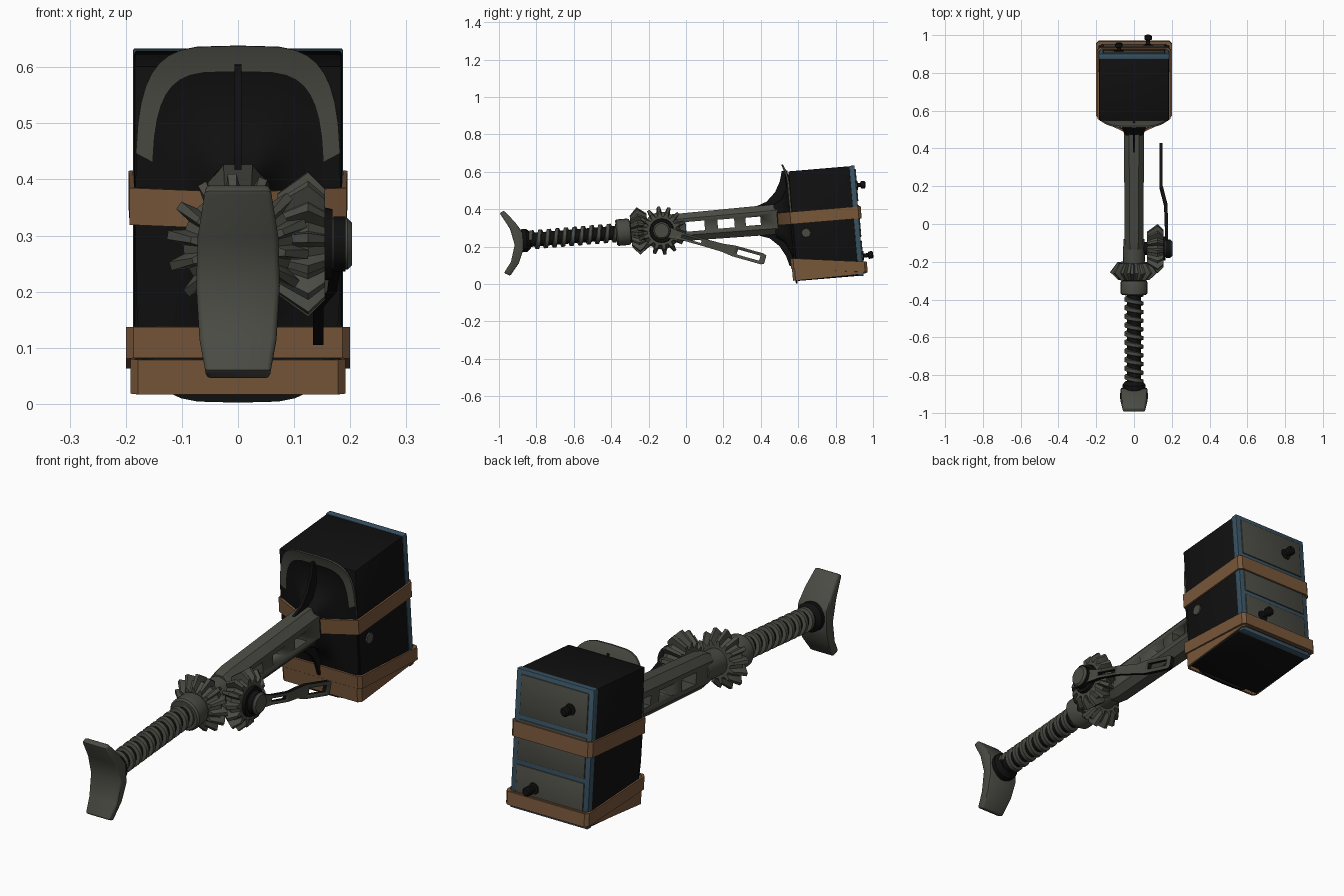
import bpy, bmesh
from math import sin, cos, pi, radians, copysign
from mathutils import Matrix, Vector

if "Cube" in bpy.data.objects:
    bpy.data.objects.remove(bpy.data.objects["Cube"])


def material(name, rgb):
    m = bpy.data.materials.new(name)
    m.use_nodes = True
    m.diffuse_color = (*rgb, 1)
    bsdf = m.node_tree.nodes["Principled BSDF"]
    bsdf.inputs["Base Color"].default_value = (*rgb, 1)
    bsdf.inputs["Roughness"].default_value = 0.8
    return m


GRAY = material("gray_metal", (0.07, 0.07, 0.058))
BLACK = material("black_metal", (0.005, 0.005, 0.005))
BROWN = material("brown_leather", (0.19, 0.095, 0.042))
BLUE = material("blue_paint", (0.04, 0.085, 0.125))

# The whole hammer leans up slightly along its shaft
LEAN = Matrix.Translation((0, 0, 0.305)) @ Matrix.Rotation(radians(4.8), 4, "X")
WORLD = Matrix.Identity(4)
LEVER = Matrix.Translation((0, -0.13, 0.285)) @ Matrix.Rotation(radians(-15.7), 4, "X")
X_AXLE = Matrix.Translation((0, -0.13, 0.285)) @ Matrix.Rotation(radians(-90), 4, "Z")


def loft(name, rings, mats, matrix=LEAN, closed=False, rule=None, bevel=0, angle=35):
    """Skin a list of equal-length rings, capped unless closed on itself."""
    bm = bmesh.new()
    rows = [[bm.verts.new(matrix @ Vector(p)) for p in ring] for ring in rings]
    pairs = list(zip(rows, rows[1:]))
    if closed:
        pairs.append((rows[-1], rows[0]))
    else:
        bm.faces.new(rows[0])
        bm.faces.new(rows[-1])
    for a, b in pairs:
        n = len(a)
        for i in range(n):
            j = (i + 1) % n
            bm.faces.new((a[i], a[j], b[j], b[i]))
    bmesh.ops.recalc_face_normals(bm, faces=bm.faces)
    if rule:
        back = matrix.inverted()
        for f in bm.faces:
            f.material_index = rule(back @ f.calc_center_median(), f.normal)
    mesh = bpy.data.meshes.new(name)
    bm.to_mesh(mesh)
    bm.free()
    for m in mats:
        mesh.materials.append(m)
    ob = bpy.data.objects.new(name, mesh)
    bpy.context.collection.objects.link(ob)
    bpy.ops.object.select_all(action="DESELECT")
    bpy.context.view_layer.objects.active = ob
    ob.select_set(True)
    if bevel:
        mod = ob.modifiers.new("edge", "BEVEL")
        mod.width, mod.segments = bevel, 2
        bpy.ops.object.modifier_apply(modifier=mod.name)
    bpy.ops.object.shade_smooth_by_angle(angle=radians(angle))
    return ob


def block(name, x, y, z, mats, matrix=LEAN, bevel=0):
    rings = [[(x[0], v, z[0]), (x[1], v, z[0]), (x[1], v, z[1]), (x[0], v, z[1])] for v in y]
    return loft(name, rings, mats, matrix, bevel=bevel)


def turned(name, profile, mats, matrix=LEAN, n=24, x=0, z=0):
    """Round part about the y axis from (position, radius) pairs."""
    rings = [[(x + r * cos(2 * pi * i / n), v, z + r * sin(2 * pi * i / n)) for i in range(n)]
             for v, r in profile]
    return loft(name, rings, mats, matrix)


def bevel_gear(name, profile, matrix, phase=0, teeth=14):
    rings = []
    for v, r in profile:
        ring = []
        for i in range(teeth):
            for part, k in ((0, 0.77), (0.38, 0.77), (0.55, 1), (0.83, 1)):
                t = 2 * pi * (i + part + phase) / teeth
                ring.append((r * k * cos(t), v, r * k * sin(t)))
        rings.append(ring)
    return loft(name, rings, [GRAY], matrix, angle=25)


def cut_slots(ob, slots, matrix):
    """Cut see-through slots given as (start, end, half height)."""
    for a, b, h in slots:
        cutter = block("slot_cutter", (-0.5, 0.5), (a, b), (-h, h), [BLACK], matrix)
        cutter.hide_render = True
        mod = ob.modifiers.new("slot", "BOOLEAN")
        mod.operation, mod.object, mod.solver = "DIFFERENCE", cutter, "EXACT"
        bpy.context.view_layer.objects.active = ob
        bpy.ops.object.modifier_apply(modifier=mod.name)
        bpy.data.objects.remove(cutter)


def strap(name, plan, w, height, tilt):
    """Leather band around the box along a plan outline."""
    rings = []
    for grow, side in ((1, -1), (1, 1), (0.96, 1), (0.96, -1)):
        rings.append([(x * grow, 0.75 + (v - 0.75) * grow, w + tilt * (v - 0.75) + side * height / 2)
                      for x, v in plan])
    return loft(name, rings, [BROWN], closed=True)


# Shoulder pad
pad = [(-0.997, 0.38), (-0.973, 0.392), (-0.914, 0.33), (-0.872, 0.273), (-0.868, 0.187),
       (-0.893, 0.112), (-0.94, 0.043), (-0.973, 0.059), (-0.936, 0.118), (-0.916, 0.209),
       (-0.941, 0.294)]
loft("shoulder_pad", [[(s * (0.073 - 0.55 * (z - 0.22) ** 2), y, z) for y, z in pad]
                      for s in (-1, 1)], [GRAY], WORLD, bevel=0.008, angle=45)
turned("pad_socket", [(-0.9, 0.055), (-0.875, 0.062), (-0.855, 0.062), (-0.835, 0.045)], [BLACK])

# Screw shaft with a spiral thread
turned("screw_core", [(-0.87, 0.037), (-0.35, 0.037)], [BLACK])
pitch, steps, turns = 0.046, 20, 10.4
thread = []
for i in range(int(steps * turns)):
    t = i / steps
    thread.append([(r * cos(2 * pi * t), -0.85 + pitch * (t + p), r * sin(2 * pi * t))
                   for p, r in ((0, 0.03), (0.12, 0.051), (0.5, 0.051), (0.62, 0.03))])
loft("screw_thread", thread, [GRAY])

# Collar and gears
turned("collar", [(-0.375, 0.064), (-0.368, 0.071), (-0.31, 0.071), (-0.3, 0.066)], [GRAY])
turned("collar_ring", [(-0.31, 0.06), (-0.285, 0.06)], [BLACK])
bevel_gear("shaft_gear", [(-0.295, 0.085), (-0.255, 0.127), (-0.205, 0.09)], LEAN)
turned("shaft_sleeve", [(-0.3, 0.055), (-0.14, 0.058), (-0.08, 0.055)], [GRAY])
bevel_gear("side_gear", [(0.07, 0.09), (0.125, 0.13), (0.155, 0.1)], X_AXLE, 0.5)
turned("gear_axle", [(0, 0.035), (0.16, 0.035)], [BLACK], X_AXLE)
turned("gear_washer", [(0.15, 0.066), (0.168, 0.062)], [BLACK], X_AXLE)
turned("gear_hub", [(0.16, 0.046), (0.195, 0.046), (0.203, 0.038)], [GRAY, BLACK], X_AXLE)
turned("hub_band", [(0.17, 0.049), (0.192, 0.049)], [BLACK], X_AXLE)

# Slotted eight-sided tube
tube = []
for v, k in ((-0.13, 0.85), (-0.08, 0.98), (0.5, 1.08)):
    tube.append([(x * k, v, w * k) for x, w in
                 ((0.024, 0.075), (0.05, 0.045), (0.05, -0.045), (0.024, -0.075),
                  (-0.024, -0.075), (-0.05, -0.045), (-0.05, 0.045), (-0.024, 0.075))])
cut_slots(loft("tube", tube, [GRAY]),
          ((0.0, 0.1, 0.026), (0.17, 0.26, 0.024), (0.32, 0.4, 0.022)), LEAN)

# Crank lever with slots
lever = [[(x + a * 0.009, s, b * h) for a, b in ((-1, -1), (1, -1), (1, 1), (-1, 1))]
         for s, x, h in ((-0.03, 0.172, 0.022), (0.03, 0.172, 0.03), (0.12, 0.172, 0.02),
                         (0.24, 0.168, 0.02), (0.34, 0.143, 0.022), (0.4, 0.143, 0.03),
                         (0.56, 0.143, 0.03), (0.575, 0.143, 0.022))]
cut_slots(loft("crank_lever", lever, [BLACK, GRAY], LEVER, rule=lambda c, n: abs(n.x) > 0.7),
          ((0.11, 0.22, 0.007), (0.42, 0.545, 0.014)), LEVER)


# Rounded front plate, curled forward at the top and flared into the tube
def plate_ring(k, v):
    ring = []
    for i in range(40):
        c, s = cos(2 * pi * i / 40), sin(2 * pi * i / 40)
        x = 0.183 * k * copysign(abs(c) ** 0.5, c)
        w = 0.32 * k * copysign(abs(s) ** 0.5, s) - 0.031 * k
        ring.append((x, v - 0.025 * max(0, (w - 0.18) / 0.11) ** 2, w))
    return ring


def plate_colour(c, n):
    rim = max(abs(c.x) / 0.183, abs(c.z + 0.03) / 0.32)
    return 0 if rim > 0.72 and c.z > 0.03 and c.y < 0.575 else 1


loft("front_plate", [plate_ring(*p) for p in
                     ((0.8, 0.575), (1, 0.569), (1, 0.56), (0.84, 0.558), (0.55, 0.55),
                      (0.36, 0.52), (0.27, 0.475))], [GRAY, BLACK], rule=plate_colour)
blade = ((0.36, 0.07), (0.44, 0.098), (0.49, 0.145), (0.52, 0.2), (0.535, 0.255),
         (0.565, 0.255), (0.565, 0.05))
for side, label in ((1, "upper"), (-1, "lower")):
    loft(label + "_gusset", [[(x, v, w * side) for v, w in blade] for x in (-0.006, 0.006)], [BLACK])

# Cabinet head: box, painted frame, drawers and knobs
block("head_box", (-0.185, 0.185), (0.57, 0.9), (-0.338, 0.25), [BLACK], bevel=0.005)
block("drawer_frame", (-0.187, 0.187), (0.897, 0.925), (-0.34, 0.252), [BLUE], bevel=0.003)
for name, low in (("bottom", -0.322), ("middle", -0.131), ("top", 0.06)):
    block(name + "_drawer", (-0.163, 0.163), (0.92, 0.93), (low, low + 0.172), [GRAY], bevel=0.003)
for name, x, w, end in (("top", -0.08, 0.145, 0.975), ("bottom", 0.075, -0.232, 0.985)):
    turned(name + "_knob", [(0.925, 0.026), (0.934, 0.024), (0.935, 0.011), (end - 0.028, 0.011),
                            (end - 0.024, 0.02), (end - 0.006, 0.02), (end, 0.014)],
           [BLACK], n=16, x=x, z=w)
turned("side_bolt", [(0.18, 0.026), (0.19, 0.024)], [GRAY],
       LEAN @ Matrix.Translation((0, 0.637, -0.085)) @ Matrix.Rotation(radians(-90), 4, "Z"), n=8)

# Leather straps
strap("middle_strap", [(-0.04, 0.485), (0.04, 0.485), (0.193, 0.56), (0.195, 0.925), (0.18, 0.94),
                       (-0.18, 0.94), (-0.195, 0.925), (-0.193, 0.56)], 0, 0.066, 0)
for name, x, front, back, w, height, tilt in (
        ("upper_low_strap", 0.2, 0.542, 0.948, -0.269, 0.056, -0.13),
        ("bottom_strap", 0.192, 0.546, 0.94, -0.3, 0.062, 0.02)):
    c = x - 0.014
    strap(name, [(-c, front), (c, front), (x, front + 0.014), (x, back - 0.014), (c, back),
                 (-c, back), (-x, back - 0.014), (-x, front + 0.014)], w, height, tilt)
